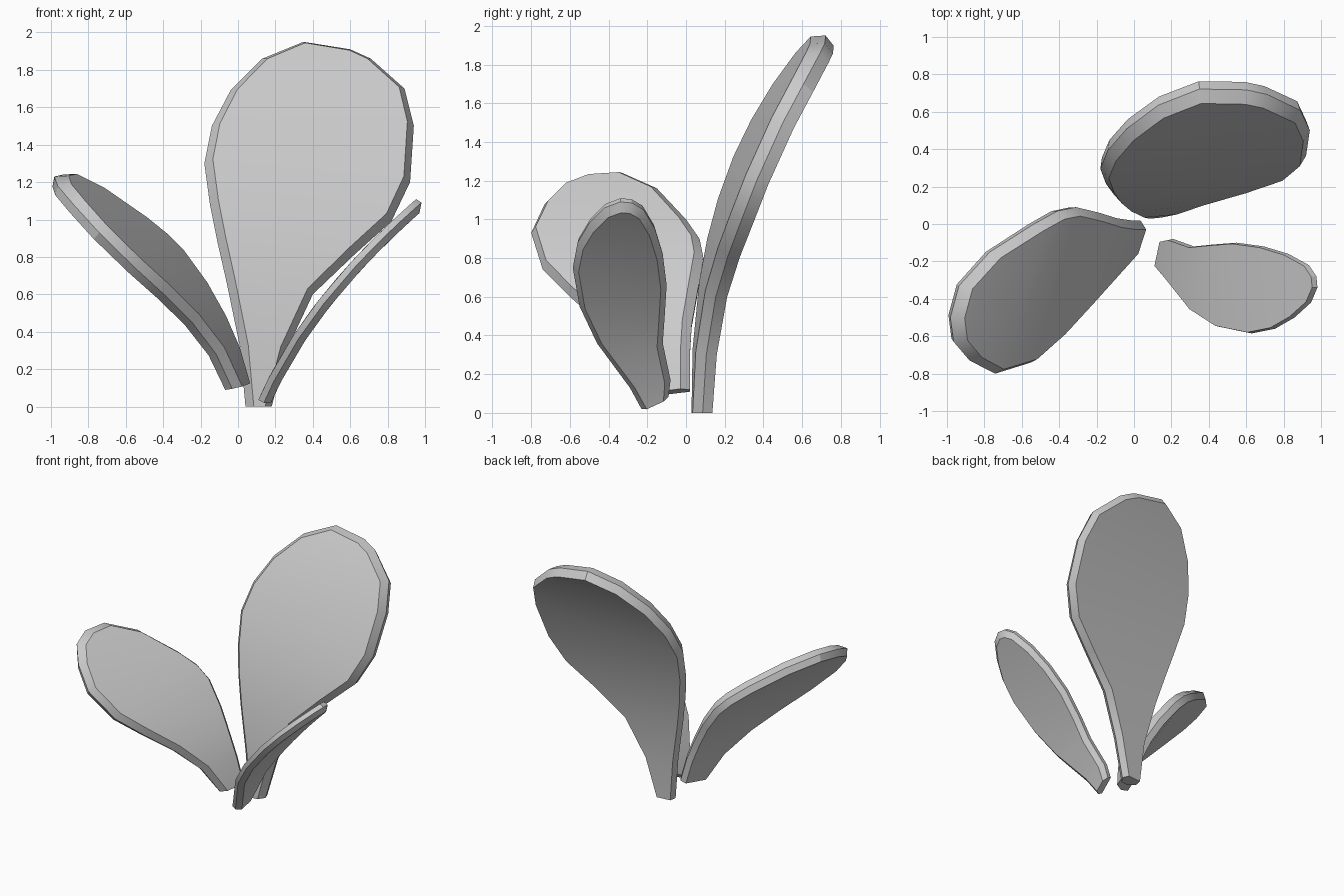
import bpy
import bmesh
from mathutils import Vector

cube = bpy.data.objects.get("Cube")
if cube:
    bpy.data.objects.remove(cube, do_unlink=True)

grey = bpy.data.materials.new("light grey")
grey.use_nodes = True
grey_colour = (0.6, 0.6, 0.6, 1)
grey.diffuse_color = grey_colour
grey.node_tree.nodes["Principled BSDF"].inputs["Base Color"].default_value = grey_colour


def inset_outline(outline, amount):
    """Move every outline point inward; the stem end only narrows sideways."""
    count = len(outline)
    result = []
    for i, point in enumerate(outline):
        if i == 0 or i == count - 1:
            other = outline[count - 1 - i]
            result.append(point + (other - point).normalized() * amount)
            continue
        along = (outline[i + 1] - outline[i - 1]).normalized()
        result.append(point + Vector((along.y, -along.x)) * amount)
    return result


def leaf(name, left, right, bend, lean, depths, insets, stem, faces_y):
    """Curved paddle: outline in a vertical plane, depth is a cubic in height.
    depths and insets are for the two broad sides; stem thins the foot."""
    outline = [Vector(p) for p in left] + [Vector(p) for p in reversed(right)]
    start, slope, curve, twist = bend

    def place(point, offset):
        side, height = point
        depth = (start + slope * height + curve * height ** 2
                 + twist * height ** 3 + lean * side)
        steepness = slope + 2 * curve * height + 3 * twist * height ** 2
        normal = Vector((lean, -1, steepness)).normalized()
        offset *= stem + (1 - stem) * min(1, height)
        side, depth, height = Vector((side, depth, height)) + normal * offset
        return (side, depth, height) if faces_y else (depth, side, height)

    bm = bmesh.new()
    rings = []
    for inset, offset in ((insets[0], depths[0]), (0, 0), (insets[1], -depths[1])):
        points = inset_outline(outline, inset)
        rings.append([bm.verts.new(place(p, offset)) for p in points])
    front, ridge, back = rings
    count = len(outline)

    # Broad faces, one strip across the leaf at a time
    for ring in (front, back):
        for i in range(len(left) - 1):
            bm.faces.new((ring[i], ring[i + 1], ring[count - 2 - i], ring[count - 1 - i]))

    # Two chamfer bands around the rim, and the cut stem end
    for a, b in ((front, ridge), (ridge, back)):
        for i in range(count - 1):
            bm.faces.new((a[i], a[i + 1], b[i + 1], b[i]))
    bm.faces.new((front[0], ridge[0], back[0], back[-1], ridge[-1], front[-1]))

    bmesh.ops.recalc_face_normals(bm, faces=bm.faces)
    mesh = bpy.data.meshes.new(name)
    bm.to_mesh(mesh)
    bm.free()
    mesh.materials.append(grey)
    obj = bpy.data.objects.new(name, mesh)
    bpy.context.collection.objects.link(obj)
    bpy.ops.object.select_all(action="DESELECT")
    obj.select_set(True)
    bpy.context.view_layer.objects.active = obj
    bpy.ops.object.shade_smooth_by_angle(angle=0.5)


# Tall leaf at the back
leaf(
    "tall_leaf",
    [(.04, 0), (.01, .32), (-.06, .66), (-.11, .88), (-.15, 1.08),
     (-.18, 1.3), (-.14, 1.5), (-.04, 1.69), (.13, 1.86), (.35, 1.95)],
    [(.18, 0), (.26, .3), (.4, .6), (.62, .81), (.82, .99),
     (.92, 1.2), (.94, 1.5), (.89, 1.7), (.71, 1.86), (.6, 1.91)],
    bend=(.068, 0, .11, .027), lean=.1, depths=(.06, .065), insets=(.04, .015),
    stem=.8, faces_y=True)

# Middle leaf on the right side
leaf(
    "middle_leaf",
    [(-.18, .095), (-.28, .28), (-.43, .45), (-.6, .6), (-.74, .74),
     (-.8, .93), (-.73, 1.08), (-.63, 1.18), (-.5, 1.23)],
    [(.02, .12), (.02, .3), (.03, .46), (.06, .63), (.09, .8),
     (.07, .9), (0, 1), (-.15, 1.16), (-.33, 1.24)],
    bend=(.045, -.09, -.49, 0), lean=.35, depths=(.05, .05), insets=(.015, .035),
    stem=.9, faces_y=False)

# Small leaf on the left side
leaf(
    "small_leaf",
    [(-.23, .02), (-.29, .13), (-.46, .36), (-.55, .55), (-.585, .75),
     (-.56, .88), (-.5, .98), (-.42, 1.06), (-.34, 1.09)],
    [(-.09, .085), (-.08, .17), (-.12, .36), (-.11, .5), (-.1, .66),
     (-.12, .82), (-.16, .95), (-.22, 1.05), (-.28, 1.085)],
    bend=(.13, .41, .34, 0), lean=0, depths=(.033, .035), insets=(.006, .03),
    stem=1, faces_y=False)
